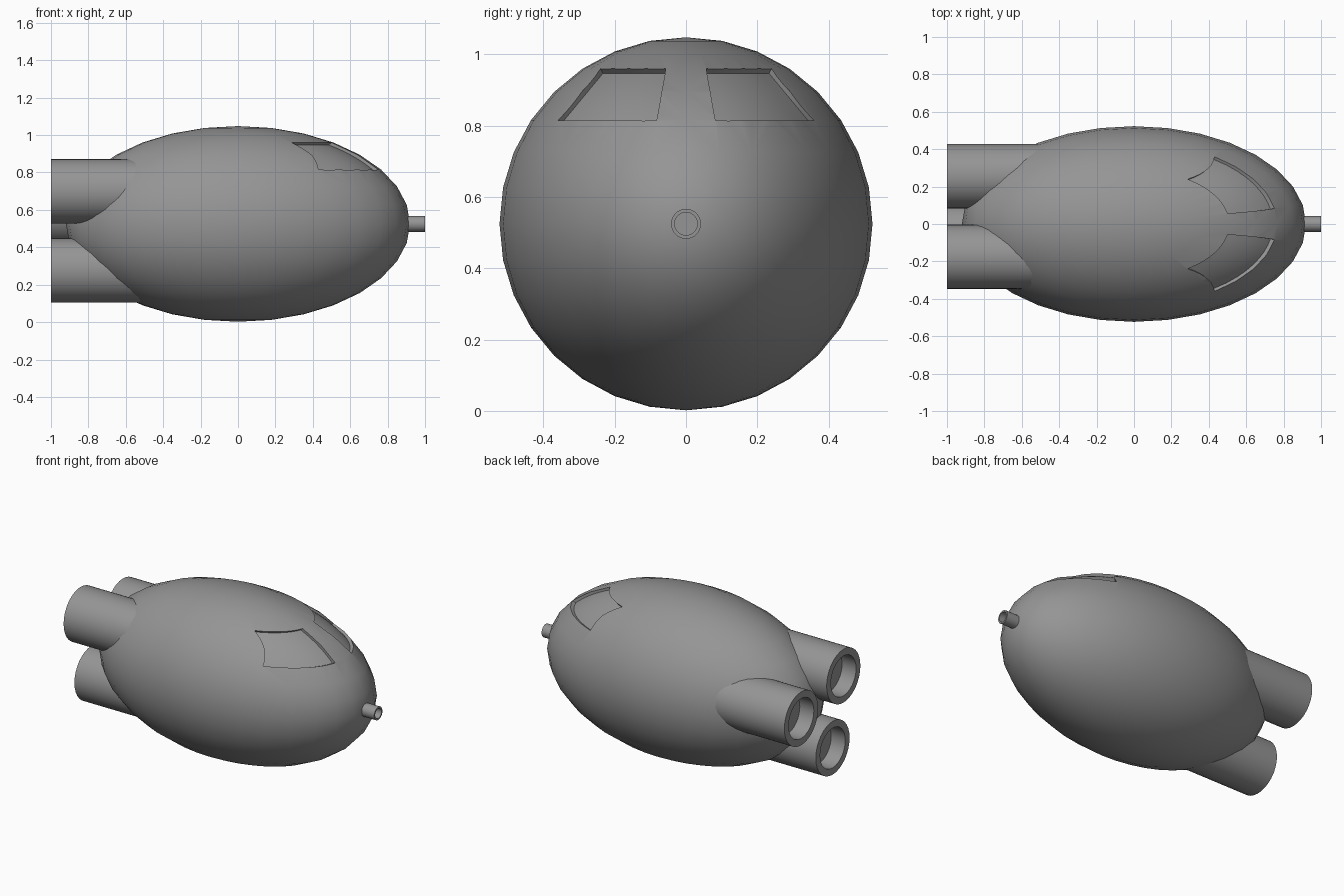
import bpy, bmesh, math
from mathutils import Matrix, Vector

if "Cube" in bpy.data.objects:
    bpy.data.objects.remove(bpy.data.objects["Cube"], do_unlink=True)

CENTRE = Vector((0, 0, 0.525))
LENGTH, RADIUS = 0.92, 0.523

grey = bpy.data.materials.new("hull_grey")
grey.use_nodes = True
grey.diffuse_color = (0.3, 0.3, 0.3, 1)
grey.node_tree.nodes["Principled BSDF"].inputs["Base Color"].default_value = grey.diffuse_color


def make_object(name, bm):
    bmesh.ops.recalc_face_normals(bm, faces=bm.faces[:])
    mesh = bpy.data.meshes.new(name)
    bm.to_mesh(mesh)
    bm.free()
    mesh.materials.append(grey)
    obj = bpy.data.objects.new(name, mesh)
    bpy.context.collection.objects.link(obj)
    return obj


def activate(obj):
    bpy.ops.object.select_all(action="DESELECT")
    obj.select_set(True)
    bpy.context.view_layer.objects.active = obj


def smooth(obj):
    activate(obj)
    bpy.ops.object.shade_smooth_by_angle(angle=math.radians(30))


def lathe_x(name, profile, y, z, sides=32):
    """Solid of revolution about the x direction; both ends are capped."""
    bm = bmesh.new()
    rings = []
    for x, r in profile:
        angles = [math.tau * i / sides for i in range(sides)]
        rings.append([bm.verts.new((x, y + r * math.sin(a), z + r * math.cos(a))) for a in angles])
    for a, b in zip(rings, rings[1:]):
        for i in range(sides):
            j = (i + 1) % sides
            bm.faces.new((a[i], a[j], b[j], b[i]))
    bm.faces.new(rings[0])
    bm.faces.new(rings[-1])
    smooth(make_object(name, bm))


def window_cutter(side, steps=8):
    """Curved block that follows the hull, tapering towards its centre."""
    bm = bmesh.new()
    grids = []
    for scale in (0.97, 1.05):
        grid = []
        for i in range(steps + 1):
            v = i / steps
            z = 0.815 + 0.145 * v - CENTRE.z
            inner, outer = 0.083 - 0.026 * v, 0.36 - 0.12 * v
            row = []
            for k in range(steps + 1):
                y = inner + (outer - inner) * k / steps
                x = LENGTH * math.sqrt(1 - (y * y + z * z) / RADIUS ** 2)
                row.append(bm.verts.new(Vector((x, y * side, z)) * scale + CENTRE))
            grid.append(row)
        for i in range(steps):
            for k in range(steps):
                bm.faces.new((grid[i][k], grid[i][k + 1], grid[i + 1][k + 1], grid[i + 1][k]))
        grids.append(grid)
    # Walls joining the inner and outer skins
    rims = [g[0] + [r[-1] for r in g[1:]] + g[-1][-2::-1] + [r[0] for r in g[-2:0:-1]] for g in grids]
    count = len(rims[0])
    for i in range(count):
        j = (i + 1) % count
        bm.faces.new((rims[0][i], rims[0][j], rims[1][j], rims[1][i]))
    return make_object("window_cutter", bm)


# Egg-shaped hull with two recessed cockpit windows
bm = bmesh.new()
bmesh.ops.create_uvsphere(bm, u_segments=32, v_segments=16, radius=1,
                          matrix=Matrix.Translation(CENTRE) @ Matrix.Diagonal((LENGTH, RADIUS, RADIUS, 1)))
hull = make_object("hull", bm)
for side in (-1, 1):
    cutter = window_cutter(side)
    cutter.hide_render = True
    activate(hull)
    cut = hull.modifiers.new("window", "BOOLEAN")
    cut.operation, cut.solver, cut.object = "DIFFERENCE", "EXACT", cutter
    bpy.ops.object.modifier_apply(modifier=cut.name)
    bpy.data.objects.remove(cutter, do_unlink=True)
smooth(hull)

# Three engine tubes spaced evenly about the long axis, open at the rear
engine = [(-0.4, 0.172), (-1, 0.172), (-1, 0.128), (-0.9, 0.128)]
for name, y, z in (("upper_engine", -0.175, 0.70),
                   ("lower_engine", -0.065, 0.278),
                   ("left_engine", 0.255, 0.59)):
    lathe_x(name, engine, y, z)

# Short hollow barrel at the nose
lathe_x("nose_barrel", [(0.8, 0.042), (1, 0.042), (1, 0.032), (0.93, 0.032)], 0, CENTRE.z)
